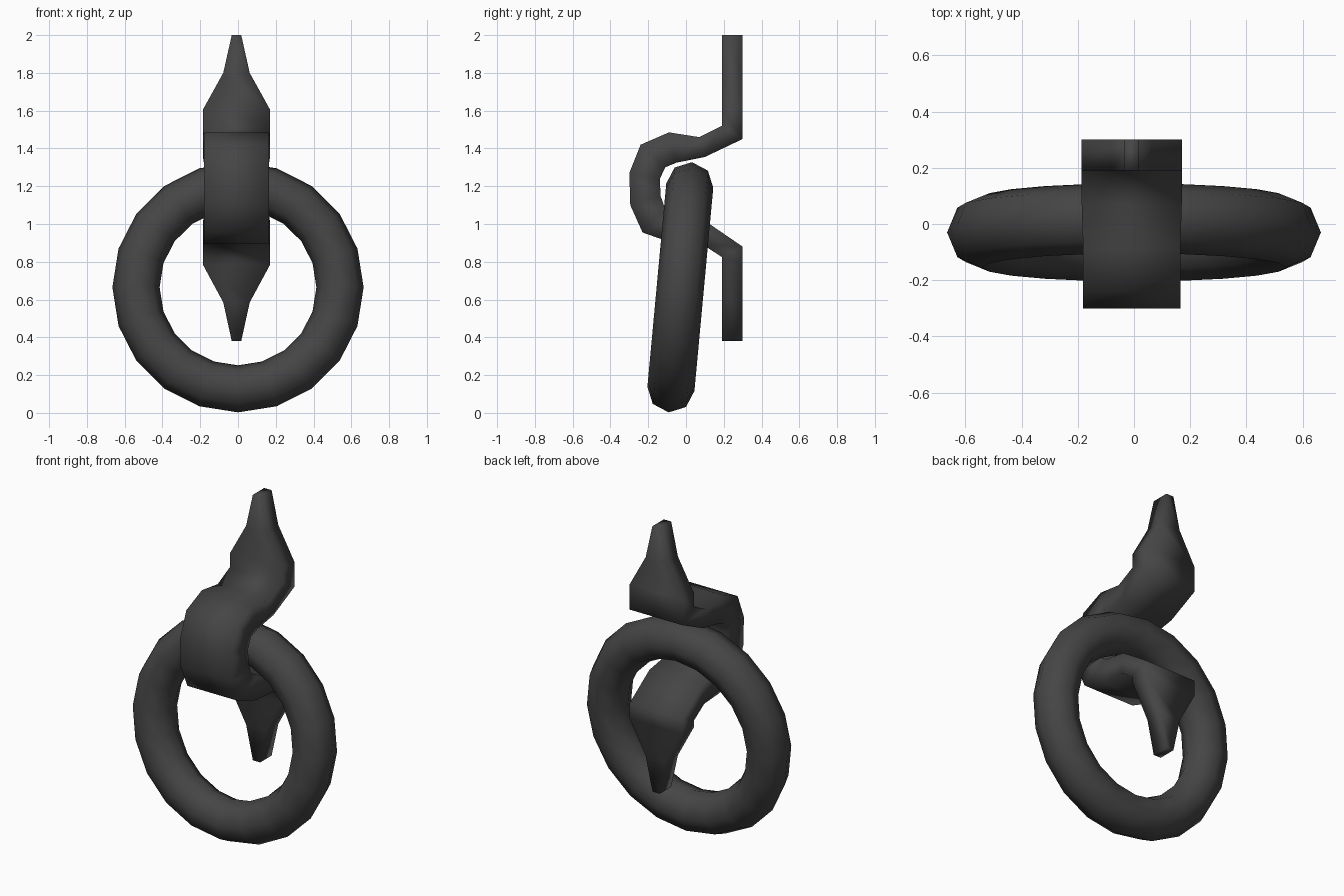
import bpy, bmesh, math

cube = bpy.data.objects.get("Cube")
if cube:
    bpy.data.objects.remove(cube, do_unlink=True)

# Dark iron, shared by both parts
iron = bpy.data.materials.new("dark_iron")
iron.use_nodes = True
color = (0.06, 0.06, 0.06, 1)
iron.diffuse_color = color
bsdf = iron.node_tree.nodes["Principled BSDF"]
bsdf.inputs["Base Color"].default_value = color
bsdf.inputs["Roughness"].default_value = 0.7


def finish(obj):
    obj.data.materials.append(iron)
    for face in obj.data.polygons:
        face.use_smooth = True


# Hanging ring, leaning back slightly at the top
bpy.ops.mesh.primitive_torus_add(
    major_segments=20, minor_segments=8, major_radius=0.54, minor_radius=0.125,
    location=(0, -0.03, 0.665), rotation=(math.radians(84.7), 0, 0))
ring = bpy.context.object
ring.name = "ring"
finish(ring)

# Strap profile: outer point, inner point (y, z), half width
FRONT, BACK = 0.19, 0.30
FULL, LOOP, NECK, TIP = 0.178, 0.173, 0.07, 0.025
CENTER = -0.008


def plate(z, half):
    return ((FRONT, z), (BACK, z), half)


rows = [
    # upper pointed plate
    plate(2.0, TIP), plate(1.8, NECK), plate(1.605, FULL),
    # loop around the ring
    ((FRONT, 1.52), (BACK, 1.45), FULL),
    ((0.07, 1.46), (0.10, 1.355), FULL),
    ((-0.09, 1.485), (-0.05, 1.325), LOOP),
    ((-0.24, 1.42), (-0.11, 1.30), LOOP),
    ((-0.30, 1.27), (-0.138, 1.24), LOOP),
    ((-0.295, 1.10), (-0.135, 1.15), LOOP),
    ((-0.23, 0.955), (-0.11, 1.08), LOOP),
    ((-0.06, 0.895), (-0.04, 1.04), LOOP),
    ((0.09, 0.89), (0.11, 1.01), FULL),
    ((FRONT, 0.825), (BACK, 0.88), FULL),
    # lower pointed plate
    plate(0.785, FULL), plate(0.585, NECK), plate(0.38, TIP),
]

bm = bmesh.new()
sections = []
for outer, inner, half in rows:
    corners = [(-half, outer), (half, outer), (half, inner), (-half, inner)]
    sections.append([bm.verts.new((CENTER + x, y, z)) for x, (y, z) in corners])
for a, b in zip(sections, sections[1:]):
    for i in range(4):
        j = (i + 1) % 4
        bm.faces.new((a[i], a[j], b[j], b[i]))
bm.faces.new(sections[0])
bm.faces.new(sections[-1])
bmesh.ops.recalc_face_normals(bm, faces=bm.faces)
mesh = bpy.data.meshes.new("hanger_strap")
bm.to_mesh(mesh)
bm.free()
strap = bpy.data.objects.new("hanger_strap", mesh)
bpy.context.collection.objects.link(strap)
finish(strap)
